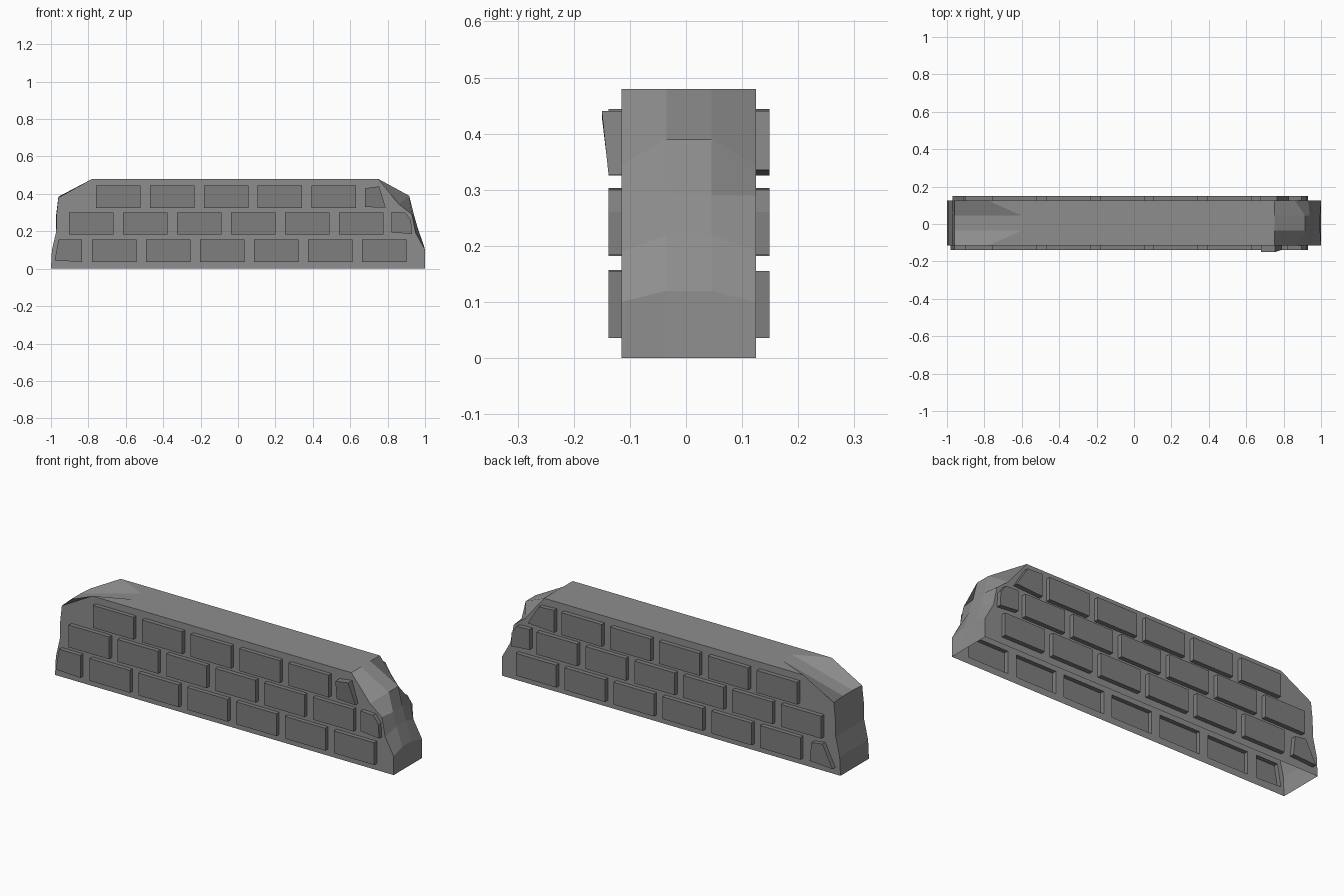
import bpy, bmesh

if "Cube" in bpy.data.objects:
    bpy.data.objects.remove(bpy.data.objects["Cube"])

# Wall outline (x, z) at the outer faces and through the chipped core
outer = [(1, 0), (1, .10), (.95, .19), (.93, .29), (.86, .345), (.75, .48),
         (-.78, .48), (-.96, .38), (-.97, .29), (-.972, .20), (-.995, .10), (-1, 0)]
core = [(1, 0), (.995, .12), (.96, .22), (.94, .29), (.915, .39), (.75, .48),
        (-.60, .48), (-.96, .385), (-.972, .29), (-.972, .20), (-.995, .10), (-1, 0)]
FRONT, BACK = -.115, .125


def material(name, v):
    m = bpy.data.materials.new(name)
    m.diffuse_color = (v, v, v, 1)
    m.use_nodes = True
    m.node_tree.nodes["Principled BSDF"].inputs["Base Color"].default_value = m.diffuse_color
    return m


mats = [material("mortar_grey", .27), material("brick_grey", .21)]


def finish(bm, name, slot):
    bmesh.ops.recalc_face_normals(bm, faces=bm.faces)
    for f in bm.faces:
        f.material_index = slot
    me = bpy.data.meshes.new(name)
    bm.to_mesh(me)
    bm.free()
    for m in mats:
        me.materials.append(m)
    ob = bpy.data.objects.new(name, me)
    bpy.context.collection.objects.link(ob)
    return ob


# Wall body: four outlines bridged through the thickness
bm = bmesh.new()
loops = [[bm.verts.new((x, y, z)) for x, z in pts]
         for y, pts in ((FRONT, outer), (-.035, core), (.045, core), (BACK, outer))]
bm.faces.new(loops[0])
bm.faces.new(loops[-1])
for a, b in zip(loops, loops[1:]):
    for i in range(len(a)):
        j = (i + 1) % len(a)
        bm.faces.new((a[i], a[j], b[j], b[i]))
wall = finish(bm, "broken_brick_wall", 0)

# Raised bricks on both faces
bm = bmesh.new()


def brick(pts, side, bulge=0):
    y0, y1 = (-.10, -.138) if side < 0 else (.11, .149)
    mid = sum(p[1] for p in pts) / len(pts)
    a = [bm.verts.new((x, y0, z)) for x, z in pts]
    b = [bm.verts.new((x, y1 + (side * bulge if z > mid else 0), z)) for x, z in pts]
    bm.faces.new(a)
    bm.faces.new(b)
    for i in range(len(a)):
        j = (i + 1) % len(a)
        bm.faces.new((a[i], a[j], b[j], b[i]))


for side in (-1, 1):
    # full bricks: first x, lower z, count
    for x0, z, n in ((-.78, .036, 6), (-.903, .182, 6), (-.76, .325, 5)):
        for k in range(n):
            x = x0 + .2885 * k
            brick([(x, z), (x + .238, z), (x + .238, z + .119), (x, z + .119)], side)
    # broken middle brick
    brick([(.82, .195), (.93, .185), (.925, .26), (.895, .30), (.82, .303)], side)

# broken end bricks, different on each face
brick([(-.98, .043), (-.835, .037), (-.835, .157), (-.96, .157)], -1)
brick([(-.97, .037), (-.835, .045), (-.845, .145), (-.91, .155)], 1)
brick([(.68, .33), (.79, .326), (.755, .44), (.68, .43)], -1, .012)
brick([(.675, .325), (.83, .335), (.765, .44), (.675, .444)], 1)
bricks = finish(bm, "bricks", 1)
bricks.hide_render = True

# Merge bricks into one shell
mod = wall.modifiers.new("bricks", 'BOOLEAN')
mod.operation = 'UNION'
mod.solver = 'EXACT'
mod.object = bricks
bpy.context.view_layer.objects.active = wall
bpy.ops.object.modifier_apply(modifier=mod.name)
bpy.data.objects.remove(bricks)

# Open underside
bm = bmesh.new()
bm.from_mesh(wall.data)
under = [f for f in bm.faces if all(v.co.z < .001 for v in f.verts)]
bmesh.ops.delete(bm, geom=under, context='FACES')
bm.to_mesh(wall.data)
bm.free()
